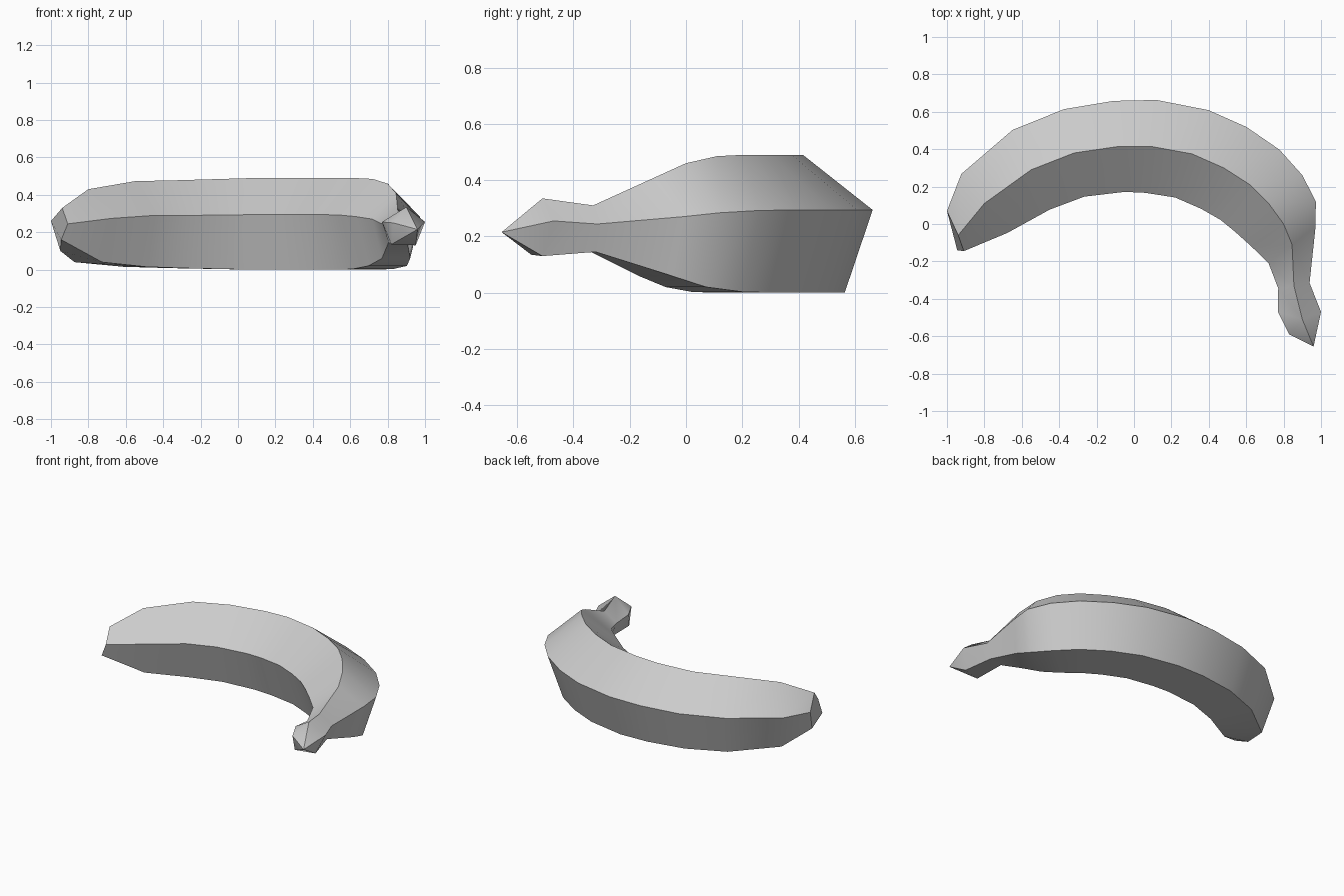
import bpy, bmesh
from math import sin, cos, radians
from mathutils import Vector

cube = bpy.data.objects.get("Cube")
if cube:
    bpy.data.objects.remove(cube, do_unlink=True)

# Single plain colour
peel = bpy.data.materials.new("peel_grey")
peel.use_nodes = True
colour = (0.6, 0.6, 0.6, 1)
peel.diffuse_color = colour
peel.node_tree.nodes["Principled BSDF"].inputs["Base Color"].default_value = colour

# Sections along the body: ridge x, ridge y, outward angle, half width, bottom, top
SECTIONS = [
    (-.8, .11, 128, .2, .04, .43),
    (-.55, .29, 115, .235, .015, .473),
    (-.32, .38, 103, .24, .008, .478),
    (-.08, .415, 97, .245, .003, .485),
    (.09, .415, 83, .25, 0, .49),
    (.31, .375, 69, .25, 0, .49),
    (.48, .3, 61, .25, 0, .49),
    (.62, .21, 50, .245, 0, .49),
    (.72, .11, 40, .235, .003, .485),
    (.8, 0, 35, .21, .02, .46),
    (.845, -.11, 38, .16, .06, .41),
    (.855, -.33, 10, .085, .145, .31),
]


def section_points(x, y, angle, width, bottom, top):
    """Five-sided section: top ridge, outer, low outer, low inner, inner."""
    out = Vector((cos(radians(angle)), sin(radians(angle)), 0))
    middle = bottom + (top - bottom) * 0.6
    profile = [(0, top), (1, middle), (.6, bottom), (-.6, bottom), (-1, middle)]
    return [Vector((x, y, z)) + out * width * side for side, z in profile]


# Slanted blossom end and the flared stem end, in the same point order
blossom_end = [(-.94, -.06, .33), (-1, .07, .26), (-.95, -.02, .1),
               (-.945, -.14, .16), (-.91, -.145, .245)]
stem_end = [(.9, -.51, .335), (1, -.47, .255), (.95, -.51, .13),
            (.82, -.55, .135), (.77, -.47, .255)]
rings = [blossom_end] + [section_points(*s) for s in SECTIONS] + [stem_end]

bm = bmesh.new()
loops = [[bm.verts.new(p) for p in ring] for ring in rings]

# Skin neighbouring sections
for a, b in zip(loops, loops[1:]):
    for i in range(5):
        j = (i + 1) % 5
        bm.faces.new((a[i], a[j], b[j], b[i]))

# Close the blossom end
bm.faces.new(loops[0])

# Pointed, broken-off stem cap
ridge, outer, low_outer, low_inner, inner = loops[-1]
corner = bm.verts.new((.83, -.59, .25))
tip = bm.verts.new((.96, -.655, .215))
bm.faces.new((low_inner, inner, corner))
bm.faces.new((inner, ridge, corner))
rim = [ridge, outer, low_outer, low_inner, corner]
for i, v in enumerate(rim):
    bm.faces.new((v, rim[(i + 1) % 5], tip))

bmesh.ops.recalc_face_normals(bm, faces=bm.faces)
mesh = bpy.data.meshes.new("banana")
bm.to_mesh(mesh)
bm.free()
mesh.materials.append(peel)

banana = bpy.data.objects.new("banana", mesh)
bpy.context.collection.objects.link(banana)
bpy.context.view_layer.objects.active = banana
banana.select_set(True)
bpy.ops.object.shade_smooth_by_angle(angle=radians(35))
